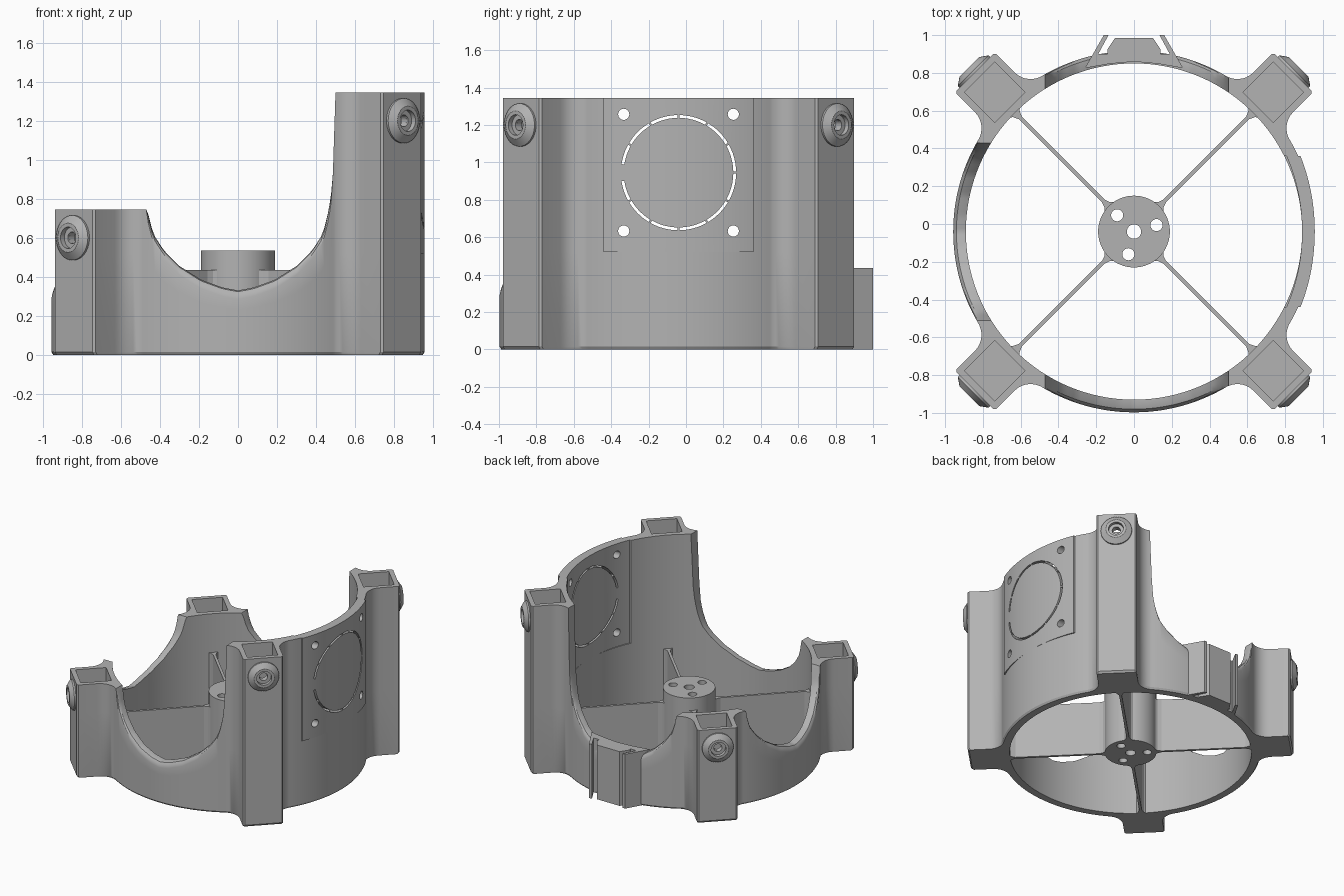
import bpy, bmesh, math
from mathutils import Matrix, Vector

if "Cube" in bpy.data.objects:
    bpy.data.objects.remove(bpy.data.objects["Cube"], do_unlink=True)

CY = -0.04                    # ring centre along y
R, RI = 0.957, 0.89           # ring radii
TALL, LOW = 1.345, 0.745      # post heights
HALF, FACE, FIL = 0.1485, 1.192, 0.12   # post half width, outer face, fillet
PANEL, PANEL_Z = 0.4, 0.52
S2 = math.sqrt(2)
DIAG = [math.radians(45 + 90 * k) for k in range(4)]

mat = bpy.data.materials.new("plastic_grey")
mat.use_nodes = True
COLOR = (0.45, 0.45, 0.45, 1)
mat.diffuse_color = COLOR
mat.node_tree.nodes["Principled BSDF"].inputs["Base Color"].default_value = COLOR


def finish(name, bm):
    bmesh.ops.remove_doubles(bm, verts=bm.verts, dist=1e-5)
    bmesh.ops.recalc_face_normals(bm, faces=bm.faces)
    me = bpy.data.meshes.new(name)
    bm.to_mesh(me)
    bm.free()
    me.materials.append(mat)
    ob = bpy.data.objects.new(name, me)
    bpy.context.collection.objects.link(ob)
    return ob


def smooth(ob):
    bpy.ops.object.select_all(action='DESELECT')
    ob.select_set(True)
    bpy.context.view_layer.objects.active = ob
    bpy.ops.object.shade_smooth_by_angle(angle=math.radians(30))


def prism(bm, pts, z0, z1, m=Matrix()):
    lo, hi = ([bm.verts.new(m @ Vector((x, y, z))) for x, y in pts] for z in (z0, z1))
    bm.faces.new(lo[::-1])
    bm.faces.new(hi)
    n = len(pts)
    for i in range(n):
        j = (i + 1) % n
        bm.faces.new((lo[i], lo[j], hi[j], hi[i]))


def loft(bm, sections):
    """Closed tube through closed cross-sections."""
    rows = [[bm.verts.new(p) for p in s] for s in sections]
    n = len(rows[0])
    for i, a in enumerate(rows):
        b = rows[(i + 1) % len(rows)]
        for k in range(n):
            l = (k + 1) % n
            bm.faces.new((a[k], a[l], b[l], b[k]))


def circle(r, n=32, cx=0, cy=0):
    return [(cx + r * math.cos(math.tau * i / n), cy + r * math.sin(math.tau * i / n))
            for i in range(n)]


def cut(ob, bm):
    cutter = finish("cutter", bm)
    cutter.hide_render = True
    mod = ob.modifiers.new("cut", 'BOOLEAN')
    mod.operation, mod.solver, mod.object = 'DIFFERENCE', 'EXACT', cutter
    bpy.context.view_layer.objects.active = ob
    bpy.ops.object.modifier_apply(modifier=mod.name)
    bpy.data.objects.remove(cutter, do_unlink=True)


# Ring outline for half a quadrant: a runs sideways, b runs outward
u = math.sqrt((R + FIL) ** 2 - (HALF + FIL) ** 2)
ca, cb = (u - HALF - FIL) / S2, (u + HALF + FIL) / S2
a_ring, a_line = ca * R / (R + FIL), (u - HALF) / S2


def outline(a):
    if a <= a_ring:
        return math.sqrt(R * R - a * a)
    return cb - math.sqrt(max(FIL ** 2 - (a - ca) ** 2, 0))


samples = sorted([0.46 * i / 26 for i in range(27)]
                 + [PANEL - 1e-4, PANEL + 1e-4, 0.47, 0.478, a_ring, 0.492, 0.496, 0.5]
                 + [0.5 + (a_line - 0.5) * i / 7 for i in range(1, 8)])
half = [(a, outline(a)) for a in samples]
for uu, vv in ((FACE - 0.012, HALF), (FACE, HALF - 0.012)):
    half.append(((uu - vv) / S2, (uu + vv) / S2))
full = [(-FACE / S2, FACE / S2)] + [(-a, b) for a, b in half[:0:-1]] + half

SCOOP = [(0, .33), (.08, .345), (.19, .385), (.3, .455), (.38, .535), (.435, .62),
         (.465, .74), (.485, .88), (.492, 1.1), (.5, TALL)]


def scoop(a):
    for (x0, z0), (x1, z1) in zip(SCOOP, SCOOP[1:]):
        if a <= x1:
            return z0 + (z1 - z0) * (a - x0) / (x1 - x0)
    return TALL


# Scooped ring with four posts, one quadrant at a time
sections = []
for k in range(4):
    turn = Matrix.Translation((0, CY, 0)) @ Matrix.Rotation(k * math.pi / 2, 4, 'Z')
    for a, b in full:
        cap = TALL if (turn @ Vector((a, -b, 0))).x > 0 else LOW
        h = cap if k == 1 else min(cap, scoop(abs(a)))
        drop = 0.045 if h < cap and abs(a) < 0.486 else 0
        ia = max(-RI / S2, min(RI / S2, a))
        ib = math.sqrt(RI * RI - ia * ia)
        s = 0.012 * (a / PANEL) ** 2 if k == 1 and abs(a) < PANEL else 0
        zr = min(PANEL_Z, 0.7 * h)
        mix = lambda t: (ia + (a - ia) * t, ib + s + (b - ib) * t)
        pts = [(ia, ib, 0), (ia, ib, zr), (ia, ib + s, zr), (ia, ib + s, h),
               (*mix(.4), h), (*mix(.75), h - drop * .15), (*mix(.92), h - drop * .5),
               (a, b + s, h - drop), (a, b + s, zr), (a, b, zr),
               (a, b, 0.015), (a * .99, b * .99, 0)]
        sections.append([turn @ Vector((x, -y, z)) for x, y, z in pts])
bm = bmesh.new()
loft(bm, sections)
body = finish("ring_with_posts", bm)

# Post sockets, panel slits and panel screw holes
bm = bmesh.new()
for ang in DIAG:
    cap = TALL if math.cos(ang) > 0 else LOW
    c = 1.043
    prism(bm, circle(0.16, 4, c * math.cos(ang), CY + c * math.sin(ang)), cap - 0.5, cap + 0.1)
side = Matrix(((0, 0, 1, 0), (1, 0, 0, CY), (0, 1, 0, 0.945), (0, 0, 0, 1)))
for i in range(12):
    t0 = math.radians(30 * i + (8.5 if i == 6 else 1))
    t1 = math.radians(30 * i + 30 - (8.5 if i == 5 else 1))
    ts = [t0 + (t1 - t0) * j / 6 for j in range(7)]
    arc = lambda r, q: [(r * math.cos(t), r * math.sin(t)) for t in q]
    prism(bm, arc(0.308, ts) + arc(0.293, ts[::-1]), 0.7, 1.1, side)
for sx in (-1, 1):
    for sz in (-1, 1):
        prism(bm, circle(0.03, 20, sx * 0.293, sz * 0.312), 0.7, 1.1, side)
cut(body, bm)

# Screw bosses on the outer post faces
BOSS = [(.115, -.005), (.115, .012), (.075, .04), (.055, .04), (.055, .012),
        (.03, .012), (.03, -.005)]
holes = bmesh.new()
for ang, label in zip(DIAG, ("back_left", "back_right", "front_right", "front_left")):
    d = Vector((math.cos(ang), math.sin(ang), 0))
    z = (TALL if d.x > 0 else LOW) - 0.145
    place = Matrix.Translation(d * FACE + Vector((0, CY, z))) \
        @ d.to_track_quat('Z', 'Y').to_matrix().to_4x4()
    prism(holes, circle(0.03, 24), -0.1, 0.1, place)
    bm = bmesh.new()
    loft(bm, [[place @ Vector((r * x, r * y, w)) for r, w in BOSS] for x, y in circle(1, 40)])
    smooth(finish("screw_boss_" + label, bm))
cut(body, holes)
smooth(body)

# Central hub with motor holes
bm = bmesh.new()
prism(bm, circle(0.19, 64, 0, CY), 0, 0.535)
hub = finish("hub", bm)
bm = bmesh.new()
prism(bm, circle(0.038, 24, 0, CY), -0.1, 0.7)
for deg in (16, 136, 256):
    t = math.radians(deg)
    prism(bm, circle(0.032, 24, 0.124 * math.cos(t), CY + 0.124 * math.sin(t)), -0.1, 0.7)
cut(hub, bm)
smooth(hub)

# Spokes with flared ends
edge = [(.18, .04), (.2, .02), (.23, .01), (.85, .01), (.88, .024), (.9, .045)]
for i, ang in enumerate(DIAG):
    bm = bmesh.new()
    prism(bm, [(x, -y) for x, y in edge] + edge[::-1], 0, 0.435,
          Matrix.Translation((0, CY, 0)) @ Matrix.Rotation(ang, 4, 'Z'))
    finish("spoke_%d" % (i + 1), bm)

# Clip bracket on the back
base = [(.26, .825), (.215, .9), (-.215, .9), (-.26, .825), (-.13, .848), (0, .86), (.13, .848)]
block = [(.1, .985), (-.1, .985), (-.14, .925), (-.14, .88), (.14, .88), (.14, .925)]
arm = [(.26, .825), (.16, 1.0), (.135, 1.0), (.2, .88)]
for name, pts in (("bracket_base", base), ("bracket_block", block), ("bracket_arm_left", arm),
                  ("bracket_arm_right", [(-x, y) for x, y in arm])):
    bm = bmesh.new()
    prism(bm, pts, 0, 0.435)
    finish(name, bm)
